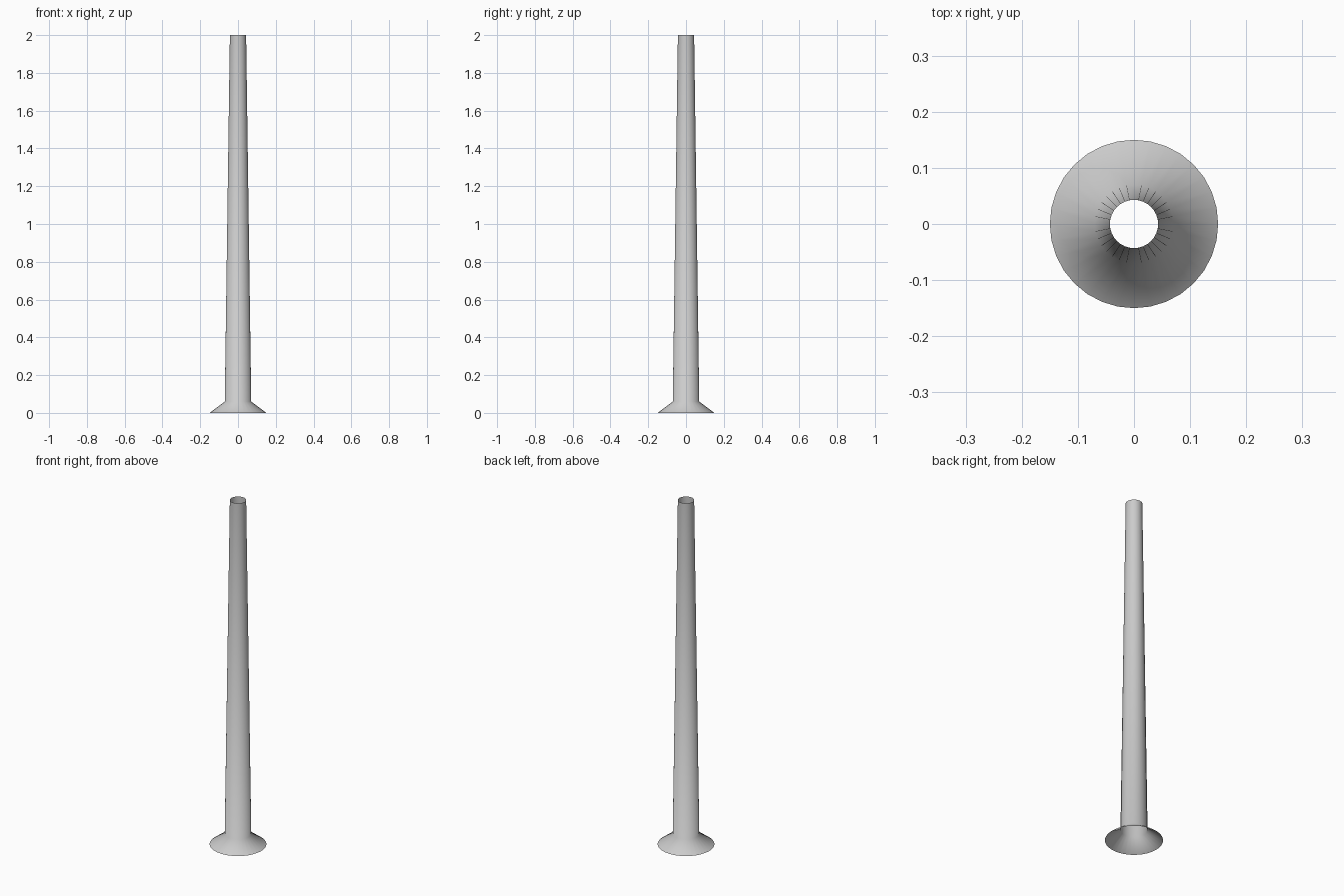
import bpy, bmesh, math

if "Cube" in bpy.data.objects:
    bpy.data.objects.remove(bpy.data.objects["Cube"])

SIDES = 32
# Radius and height: flared foot, then a long tapered open tube
PROFILE = [(0.15, 0.0), (0.07, 0.06), (0.043, 2.0)]

bm = bmesh.new()
rings = []
for r, z in PROFILE:
    rings.append([bm.verts.new((r * math.cos(2 * math.pi * i / SIDES),
                                r * math.sin(2 * math.pi * i / SIDES), z))
                  for i in range(SIDES)])

# Bridge neighbouring rings, leaving both ends open
for low, high in zip(rings, rings[1:]):
    for i in range(SIDES):
        j = (i + 1) % SIDES
        face = bm.faces.new((low[i], low[j], high[j], high[i]))
        face.smooth = True

mesh = bpy.data.meshes.new("flared_tube")
bm.to_mesh(mesh)
bm.free()
tube = bpy.data.objects.new("flared_tube", mesh)
bpy.context.collection.objects.link(tube)
